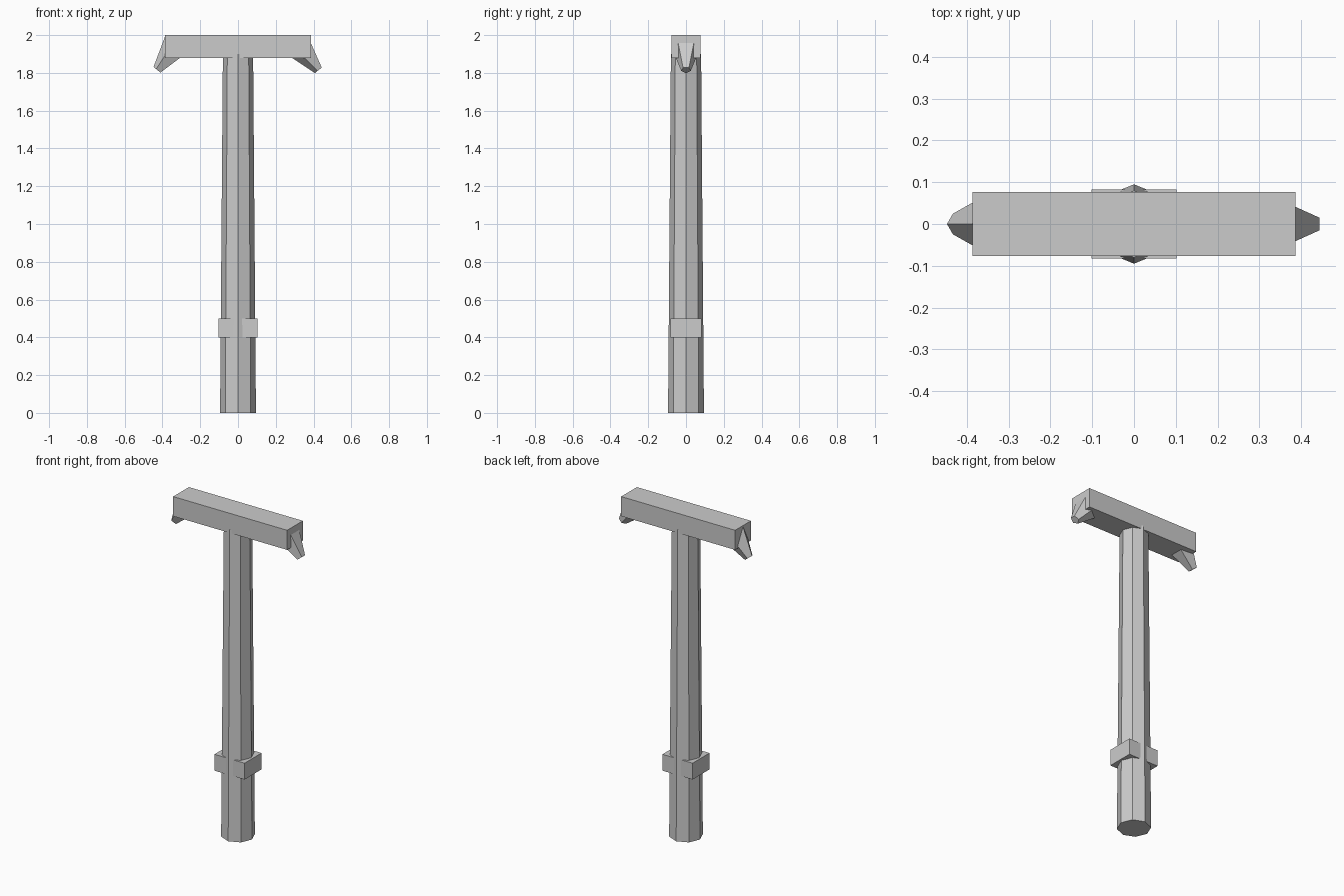
import bpy
import bmesh
from math import cos, sin, pi, radians
from mathutils import Matrix, Vector

cube = bpy.data.objects.get("Cube")
if cube:
    bpy.data.objects.remove(cube, do_unlink=True)

# Single plain grey finish
grey = bpy.data.materials.new("plain_grey")
grey.use_nodes = True
GREY = (0.6, 0.6, 0.6, 1)
grey.diffuse_color = GREY
grey.node_tree.nodes["Principled BSDF"].inputs["Base Color"].default_value = GREY


def add_object(name, bm):
    bmesh.ops.recalc_face_normals(bm, faces=bm.faces)
    mesh = bpy.data.meshes.new(name)
    bm.to_mesh(mesh)
    bm.free()
    mesh.materials.append(grey)
    obj = bpy.data.objects.new(name, mesh)
    bpy.context.collection.objects.link(obj)
    return obj


def box(name, size, center):
    bm = bmesh.new()
    bmesh.ops.create_cube(bm, size=1)
    bmesh.ops.scale(bm, vec=size, verts=bm.verts)
    bmesh.ops.translate(bm, vec=center, verts=bm.verts)
    return add_object(name, bm)


def tapered_prism(name, sides, low_radius, high_radius, length, matrix):
    """Closed prism rising from the local origin, first corner towards -x."""
    bm = bmesh.new()
    rings = []
    for radius, z in ((low_radius, 0), (high_radius, length)):
        angles = [pi + 2 * pi * i / sides for i in range(sides)]
        rings.append([bm.verts.new((radius * cos(a), radius * sin(a), z)) for a in angles])
    low, high = rings
    bm.faces.new(low)
    bm.faces.new(high)
    for i in range(sides):
        j = (i + 1) % sides
        bm.faces.new((low[i], low[j], high[j], high[i]))
    bm.transform(matrix)
    return add_object(name, bm)


# Octagonal post with its collar and crossbeam
tapered_prism("post", 8, 0.095, 0.08, 1.9, Matrix.Identity(4))
box("collar", (0.204, 0.164, 0.1), (0, 0, 0.45))
box("crossbeam", (0.772, 0.152, 0.12), (0, 0, 1.94))

# Five-sided prongs leaning outwards under each end of the beam
for side, name in ((1, "left_prong"), (-1, "right_prong")):
    tip = Matrix.Translation(Vector((side * 0.427, 0, 1.815)))
    lean = Matrix.Rotation(-side * radians(38.5), 4, "Y")
    tapered_prism(name, 5, 0.026, 0.08, 0.168, tip @ lean)
